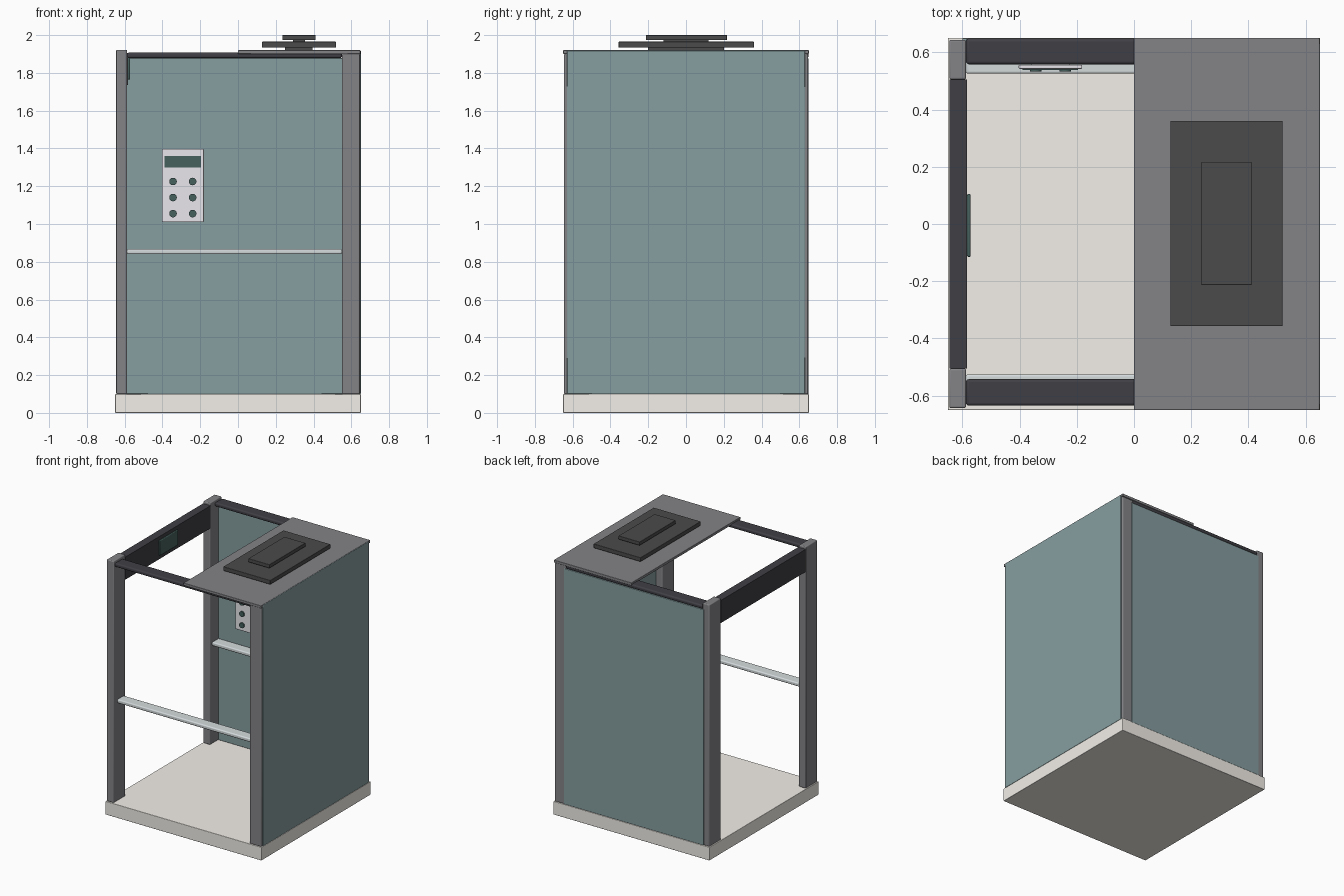
import bpy
import math

if "Cube" in bpy.data.objects:
    bpy.data.objects.remove(bpy.data.objects["Cube"])

def material(name, rgb):
    m = bpy.data.materials.new(name)
    m.diffuse_color = (*rgb, 1)
    m.use_nodes = True
    m.node_tree.nodes["Principled BSDF"].inputs["Base Color"].default_value = m.diffuse_color
    return m

FRAME = material("frame_grey", (0.23, 0.23, 0.245))
DARK = material("dark_metal", (0.05, 0.05, 0.06))
TEAL = material("wall_teal", (0.24, 0.34, 0.35))
CREAM = material("floor_cream", (0.90, 0.87, 0.82))
STEEL = material("rail_steel", (0.66, 0.71, 0.72))
PLATE = material("plate_light", (0.82, 0.80, 0.84))
SCREEN = material("screen_green", (0.06, 0.12, 0.11))
VENT = material("vent_dark", (0.07, 0.07, 0.07))

def box(name, x, y, z, mat, bevel=0.0):
    """Box from (min, max) ranges on each axis."""
    bpy.ops.mesh.primitive_cube_add(size=1, location=(sum(x) / 2, sum(y) / 2, sum(z) / 2))
    ob = bpy.context.object
    ob.name = name
    ob.scale = (x[1] - x[0], y[1] - y[0], z[1] - z[0])
    bpy.ops.object.transform_apply(location=False, rotation=False, scale=True)
    ob.data.materials.append(mat)
    if bevel:
        b = ob.modifiers.new("Bevel", 'BEVEL')
        b.width = bevel
        b.segments = 3
        bpy.ops.object.shade_smooth_by_angle()
    return ob

def span(s, a, b):
    """Range a..b mirrored to side s."""
    return tuple(sorted((s * a, s * b)))

# Floor slab
box("floor", (-0.65, 0.65), (-0.65, 0.65), (0, 0.1), CREAM, 0.003)

# Posts and handrails, mirrored front and back
for s, side in ((-1, "front"), (1, "back")):
    box(side + "_door_post", (-0.645, -0.587), span(s, 0.505, 0.643), (0.1, 1.922), FRAME, 0.006)
    box(side + "_wall_post", (0.55, 0.645), span(s, 0.505, 0.646), (0.1, 1.90), FRAME, 0.006)
    box(side + "_handrail", (-0.587, 0.55), span(s, 0.525, 0.605), (0.84, 0.868), STEEL, 0.008)

# Top beams
box("front_top_beam", (-0.587, 0.55), (-0.635, -0.542), (1.878, 1.907), DARK, 0.01)
box("back_top_beam", (-0.587, 0.55), (0.558, 0.648), (1.878, 1.907), DARK, 0.01)

# Wall panels
box("back_wall", (-0.60, 0.565), (0.605, 0.648), (0.1, 1.878), TEAL, 0.003)
box("right_wall", (0.605, 0.65), (-0.63, 0.63), (0.1, 1.918), TEAL, 0.003)

# Door header and its display
box("door_header", (-0.645, -0.583), (-0.505, 0.505), (1.735, 1.905), DARK)
box("header_display", (-0.583, -0.571), (-0.115, 0.105), (1.765, 1.88), SCREEN, 0.005)

# Half roof with stepped vent
box("roof", (0, 0.648), (-0.65, 0.65), (1.90, 1.92), FRAME, 0.003)
box("vent_collar", (0.25, 0.395), (-0.2, 0.2), (1.92, 1.934), VENT)
box("vent_base", (0.127, 0.519), (-0.357, 0.36), (1.934, 1.965), VENT, 0.003)
box("vent_neck", (0.29, 0.355), (-0.12, 0.12), (1.965, 1.973), VENT)
box("vent_cap", (0.235, 0.411), (-0.213, 0.217), (1.973, 2.0), VENT, 0.003)

# Control plate with mount, screen and buttons
box("control_plate", (-0.403, -0.181), (0.542, 0.556), (1.01, 1.397), PLATE, 0.004)
box("control_mount", (-0.36, -0.224), (0.556, 0.606), (1.06, 1.347), PLATE)
box("control_screen", (-0.39, -0.195), (0.538, 0.545), (1.298, 1.36), SCREEN)
for x in (-0.344, -0.24):
    for z in (1.055, 1.14, 1.225):
        bpy.ops.mesh.primitive_cylinder_add(vertices=24, radius=0.02, depth=0.012,
                                            location=(x, 0.538, z), rotation=(math.pi / 2, 0, 0))
        b = bpy.context.object
        b.name = "control_button"
        b.data.materials.append(SCREEN)
        bpy.ops.object.shade_smooth_by_angle()
